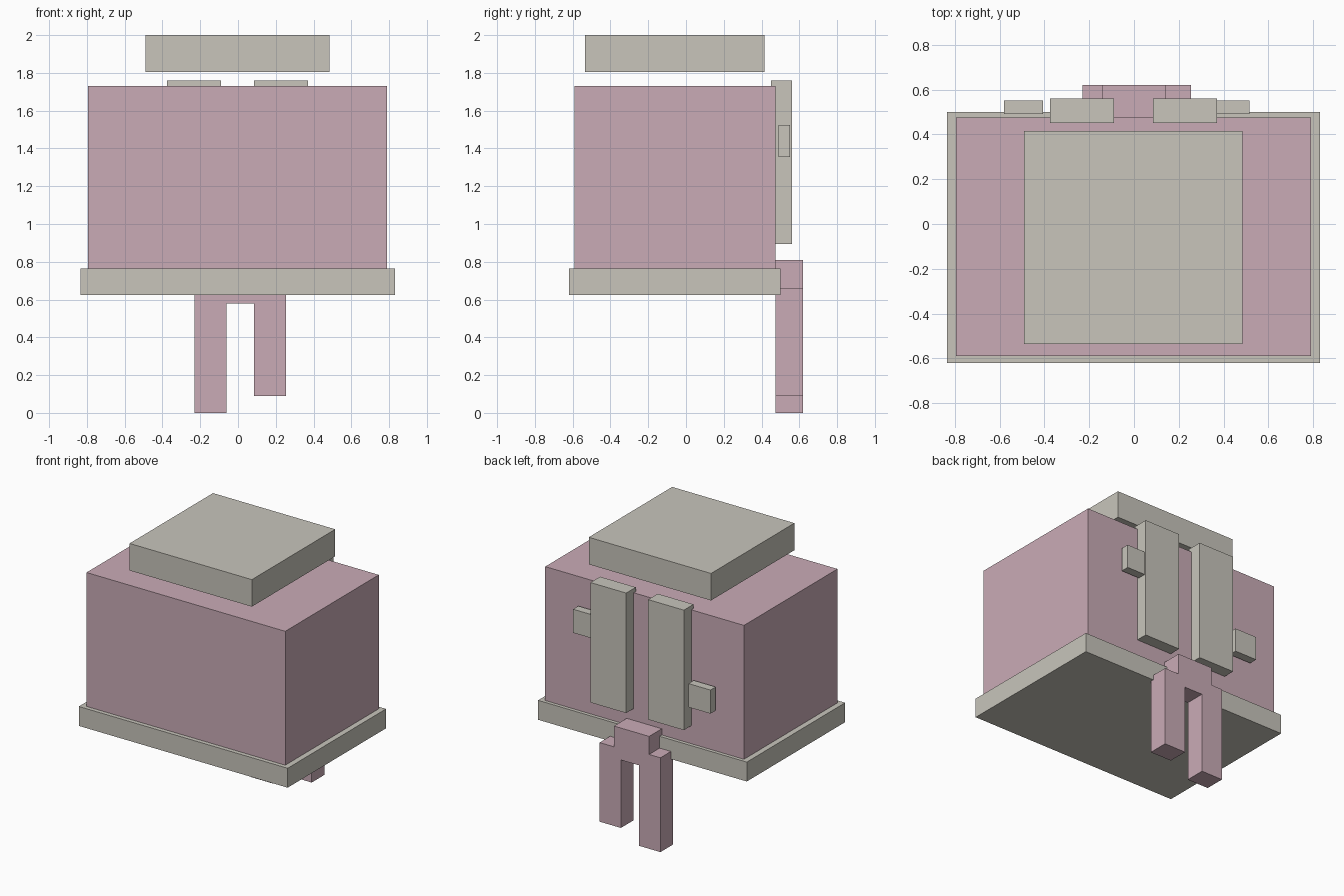
import bpy
from mathutils import Vector

cube = bpy.data.objects.get("Cube")
if cube:
    bpy.data.objects.remove(cube, do_unlink=True)


def make_material(name, rgb):
    mat = bpy.data.materials.new(name)
    mat.use_nodes = True
    color = (*rgb, 1.0)
    mat.diffuse_color = color
    bsdf = next(n for n in mat.node_tree.nodes if n.type == 'BSDF_PRINCIPLED')
    bsdf.inputs["Base Color"].default_value = color
    return mat


stone = make_material("warm grey", (0.58, 0.56, 0.50))
pink = make_material("dusty pink", (0.59, 0.41, 0.47))


def box(name, mat, x, y, z):
    """Box from its (min, max) range on each axis."""
    low, high = Vector((x[0], y[0], z[0])), Vector((x[1], y[1], z[1]))
    bpy.ops.mesh.primitive_cube_add(size=1, location=(low + high) / 2)
    obj = bpy.context.object
    obj.name = name
    obj.scale = high - low
    bpy.ops.object.transform_apply(location=False, rotation=False, scale=True)
    obj.data.materials.append(mat)
    return obj


# Main body, rim around its bottom, and the slab hovering above
box("body", pink, (-0.795, 0.79), (-0.59, 0.475), (0.70, 1.73))
box("base_rim", stone, (-0.835, 0.83), (-0.62, 0.50), (0.625, 0.765))
box("top_slab", stone, (-0.49, 0.485), (-0.535, 0.415), (1.805, 2.0))

# Tall plates on the back
for side, x in (("right", -0.375), ("left", 0.085)):
    box(side + "_back_plate", stone, (x, x + 0.285), (0.45, 0.56), (0.895, 1.76))

# Small tabs beside the plates, at different heights
for side, x, z in (("right", -0.58, 1.065), ("left", 0.34, 1.355)):
    box(side + "_tab", stone, (x, x + 0.175), (0.49, 0.55), (z, z + 0.17))

# Hanging piece: a bridge block with two uneven legs
hang_y = (0.475, 0.62)
box("hanging_bridge", pink, (-0.14, 0.14), hang_y, (0.58, 0.81))
for side, x, z in (("right", -0.23, (0.0, 0.68)), ("left", 0.085, (0.09, 0.66))):
    box(side + "_hanging_leg", pink, (x, x + 0.17), hang_y, z)
